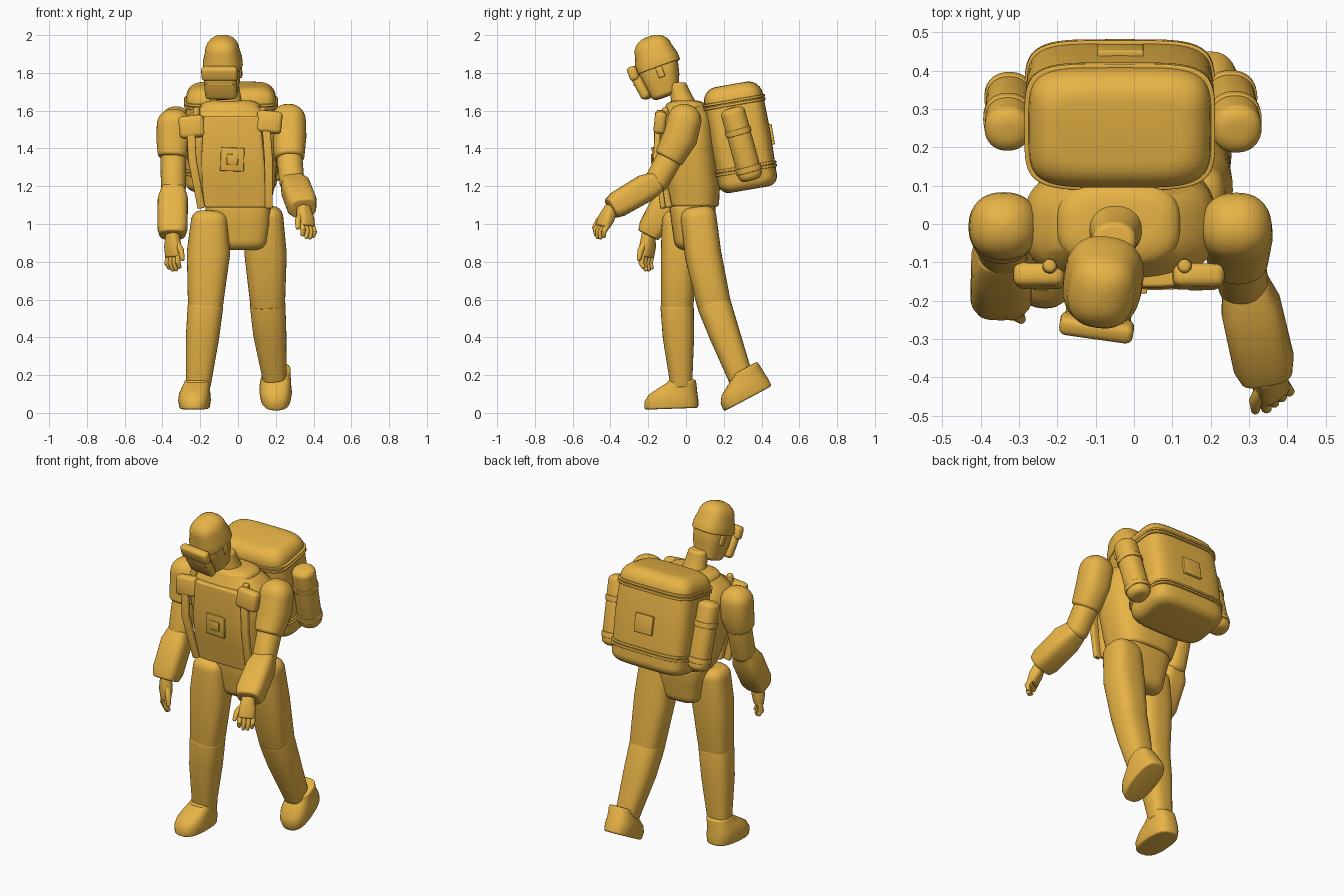
import bpy, bmesh
from math import sin, cos, pi, radians
from mathutils import Vector, Matrix

I4 = Matrix.Identity(4)
GOLD = bpy.data.materials.new("gold")
GOLD.diffuse_color = (0.8, 0.45, 0.06, 1)


def add_object(name, bm, mat=I4):
    bmesh.ops.recalc_face_normals(bm, faces=bm.faces)
    me = bpy.data.meshes.new(name)
    bm.to_mesh(me)
    bm.free()
    me.materials.append(GOLD)
    ob = bpy.data.objects.new(name, me)
    ob.matrix_world = mat
    bpy.context.collection.objects.link(ob)
    return ob


def tube(name, rings, e=2.0, cap=(0.02, 0.02), cap2=None, axis=None, mat=I4, seg=40, side=(1, 0, 0)):
    """Loft of superellipse rings (x, y, z, rx, ry); caps are (inset, height) rounded ends."""
    cap2 = cap2 or cap
    cs = [Vector(r[:3]) for r in rings]
    n = len(cs)
    full = []
    for i, r in enumerate(rings):
        d = Vector(axis) if axis else (cs[min(i + 1, n - 1)] - cs[max(i - 1, 0)]).normalized()
        full.append((cs[i], d, r[3], r[4]))

    def rounded(end, sign, c):
        p, d, rx, ry = end
        out = []
        for k in range(1, 7):
            a = k / 6 * pi / 2
            s = c[0] * (1 - cos(a))
            out.append((p + d * sign * c[1] * sin(a), d, max(rx - s, .003), max(ry - s, .003)))
        return out

    full = rounded(full[0], -1, cap)[::-1] + full + rounded(full[-1], 1, cap2)
    bm = bmesh.new()
    loops = []
    for p, d, rx, ry in full:
        u = Vector(side)
        u = (u - d * u.dot(d)).normalized()
        v = d.cross(u)
        loop = []
        for j in range(seg):
            a = 2 * pi * j / seg
            c, s = cos(a), sin(a)
            x = rx * abs(c) ** (2 / e) * (1 if c > 0 else -1)
            y = ry * abs(s) ** (2 / e) * (1 if s > 0 else -1)
            loop.append(bm.verts.new(p + u * x + v * y))
        loops.append(loop)
    for a, b in zip(loops, loops[1:]):
        for j in range(seg):
            k = (j + 1) % seg
            bm.faces.new((a[j], a[k], b[k], b[j]))
    bm.faces.new(loops[0][::-1])
    bm.faces.new(loops[-1])
    return add_object(name, bm, mat)


def box(name, loc, size, bevel=0.01, rot=(0, 0), parent=I4):
    """Bevelled box, rot = degrees about x and y."""
    bm = bmesh.new()
    bmesh.ops.create_cube(bm, size=1)
    bmesh.ops.scale(bm, vec=size, verts=bm.verts)
    bmesh.ops.bevel(bm, geom=bm.edges[:], offset=bevel, segments=3, profile=.5, affect='EDGES')
    m = Matrix.Translation(loc) @ Matrix.Rotation(radians(rot[0]), 4, 'X') @ Matrix.Rotation(radians(rot[1]), 4, 'Y')
    return add_object(name, bm, parent @ m)


def hand(side, wrist, tip, inner):
    """Palm, four fingers and a thumb; the thumb edge is turned forward."""
    w, t = Vector(wrist), Vector(tip)
    L = t - w
    d = L.normalized()
    u = Vector((cos(radians(40)), -inner * sin(radians(40)), 0))
    u = (u - d * u.dot(d)).normalized()
    v = d.cross(u)
    if v.y < 0:
        v = -v
    a, b = w - d * .02, w + L * .52
    tube(side + "_palm", [(*a, .036, .032), (*(w + L * .25), .048, .035), (*b, .047, .027)], 2.6, (.012, .01),
         seg=24, side=u)
    for k in range(4):
        o = u * (-.035 + .0235 * k)
        drop = .012 if k in (0, 3) else 0
        tube(f"{side}_finger_{k + 1}", [(*(b + o), .014, .016), (*(w + L * .76 + o * 1.05 - v * .006), .014, .015),
             (*(t + o - d * (drop + .01) + v * .008), .011, .012)], 2, (.009, .01), seg=14, side=u)
    tube(side + "_thumb", [(*(w + L * .15 + u * inner * .025), .019, .019), (*(w + L * .38 + u * inner * .055), .017, .017),
         (*(w + L * .64 + u * inner * .064), .012, .012)], 2, (.01, .012), seg=14)


# torso, neck and pelvis
Z = (0, 0, 1)
tube("torso", [(-.012, .035, 1.11, .186, .14), (-.018, .03, 1.2, .213, .15), (-.032, .008, 1.38, .245, .155),
               (-.037, 0, 1.52, .25, .152), (-.038, 0, 1.58, .22, .138), (-.04, .0, 1.62, .16, .11)],
     2.8, (.02, .02), (.07, .035), Z, seg=56)
tube("neck", [(-.048, -.008, 1.6, .088, .078), (-.048, -.018, 1.66, .066, .062), (-.052, -.042, 1.73, .058, .05)],
     2.2, axis=Z)
tube("pelvis", [(.008, .035, .92, .148, .1), (.008, .035, 1.0, .162, .112), (.0, .035, 1.08, .173, .122)],
     3.4, (.055, .058), (.01, .015), Z)

# chest plate, panels and harness
tube("chest_plate", [(-.015, -.1, 1.1, .165, .03), (-.022, -.125, 1.22, .17, .03), (-.028, -.142, 1.37, .165, .03),
                     (-.032, -.138, 1.56, .15, .028)], 6, (.01, .012), axis=Z)
box("chest_panel", (-.03, -.172, 1.342), (.125, .014, .125), .004, (3, 2))
box("chest_panel_inset", (-.03, -.178, 1.342), (.06, .014, .055), .004, (3, 2))
for side, xs, pad, roll in (("left", (-.25, -.242, -.195), (-.245, -.135, 1.515), -6),
                            ("right", (.15, .162, .163), (.165, -.137, 1.54), 6)):
    tube(side + "_harness_strap", [(xs[0], -.15, 1.5, .022, .016), (xs[1], -.158, 1.34, .022, .016),
                                   (xs[2], -.122, 1.09, .02, .014)], 5, (.006, .006), seg=24)
    box(side + "_harness_pad", pad, (.135, .062, .118), .022, (-6, roll))
    kx = -.22 if side == "left" else .132
    tube(side + "_harness_knob", [(kx, -.11, 1.56, .02, .02), (kx, -.11, 1.605, .018, .018)], 2, (.012, .012), seg=20)

# head, built upright then nodded down and turned
H = Matrix.Translation((-.08, -.145, 1.83)) @ Matrix.Rotation(radians(-8), 4, 'Z') @ Matrix.Rotation(radians(20), 4, 'X')
tube("face", [(0, -.015, -.135, .074, .076), (0, -.008, -.07, .088, .098), (0, .0, .02, .094, .112)],
     2.8, (.03, .025), axis=Z, mat=H)
tube("helmet", [(0, 0, .005, .104, .121), (0, .002, .045, .102, .117), (0, .004, .09, .09, .102)],
     2.5, (.006, .006), (.085, .08), Z, H)
box("mask_upper", (.0, -.13, .012), (.194, .05, .076), .018, parent=H)
box("mask_lower", (0, -.117, -.07), (.172, .052, .135), .022, (8, 0), H)
box("mask_slot", (0, -.143, -.046), (.15, .012, .014), .004, parent=H)
for s in (-1, 1):
    box("ear_piece", (s * .09, .012, -.03), (.018, .035, .06), .006, parent=H)

# backpack with bands
P0, P1 = Vector((-.037, .335, 1.18)), Vector((-.037, .238, 1.742))


def pack(t):
    return P0.lerp(P1, t)


AX = (P1 - P0).normalized()
tube("backpack", [(*pack(.1), .243, .158), (*pack(.5), .246, .163), (*pack(.86), .238, .158)],
     4.6, (.055, .055), (.075, .077), AX, seg=64)
for i, t in enumerate((.2, .825)):
    for k in (-1, 1):
        tube(f"backpack_band_{i}", [(*pack(t + k * .016 - .006), .249, .167), (*pack(t + k * .016 + .006), .249, .167)],
             4.6, (.004, .004), axis=AX, seg=64)
box("backpack_panel", (-.035, .451, 1.475), (.12, .022, .11), .004, (9.7, 0))

# side canisters
for side, xt, xb, r in (("left", -.33, -.325, .06), ("right", .268, .25, .065)):
    a, b = Vector((xb, .338, 1.265)), Vector((xt, .25, 1.585))
    d = (b - a).normalized()
    tube(side + "_canister", [(*a, r, r), (*b, r, r)], 2.2, (.035, .035), (.045, .032))
    for t in (.08, .7):
        p = a.lerp(b, t)
        tube(side + "_canister_band", [(*(p - d * .012), r + .005, r + .005), (*(p + d * .012), r + .005, r + .005)],
             2.2, (.004, .004))

# arms: shoulder, sleeve, gauntlet, hand
tube("right_shoulder", [(.267, -.008, 1.55, .092, .09), (.268, -.03, 1.46, .094, .092), (.272, -.085, 1.36, .08, .08)],
     2.3, (.085, .085), (.02, .02))
tube("right_sleeve", [(.272, -.08, 1.36, .068, .068), (.285, -.155, 1.225, .066, .066)], 2.2, (.02, .02), (.04, .04))
tube("right_gauntlet", [(.292, -.165, 1.215, .064, .06), (.305, -.215, 1.19, .078, .074), (.338, -.36, 1.105, .08, .07),
                        (.345, -.388, 1.088, .07, .06)], 3.2, (.02, .02), (.015, .012))
hand("right", (.35, -.405, 1.065), (.378, -.47, .925), -1)
tube("left_shoulder", [(-.34, -.005, 1.525, .09, .088), (-.341, -.008, 1.44, .091, .088), (-.345, -.025, 1.37, .08, .08)],
     2.3, (.085, .085), (.02, .02))
tube("left_sleeve", [(-.343, -.02, 1.37, .068, .068), (-.342, -.065, 1.19, .066, .066)], 2.2, (.02, .02), (.04, .04))
tube("left_gauntlet", [(-.343, -.078, 1.175, .066, .06), (-.345, -.1, 1.13, .08, .074), (-.347, -.18, .98, .08, .072),
                       (-.347, -.195, .95, .07, .062)], 3.2, (.02, .02), (.015, .012))
hand("left", (-.346, -.2, .925), (-.342, -.212, .75), 1)

# legs: thigh and shin
tube("left_thigh", [(-.152, -.035, 1.01, .098, .093), (-.156, -.038, .85, .115, .095), (-.173, -.047, .56, .092, .086)],
     2.7, (.05, .06), (.02, .015))
tube("left_shin", [(-.173, -.047, .56, .094, .088), (-.188, -.04, .4, .088, .083), (-.21, -.025, .15, .066, .058)],
     2.6, (.03, .03), (.01, .01))
tube("right_thigh", [(.14, .067, 1.03, .1, .095), (.146, .09, .84, .112, .097), (.157, .148, .575, .092, .09)],
     2.7, (.05, .06), (.02, .015))
tube("right_shin", [(.157, .15, .57, .094, .09), (.168, .203, .42, .088, .082), (.193, .288, .19, .064, .066)],
     2.6, (.03, .03), (.01, .01))

# boots, right one with raised heel
for side, loc, pitch, yaw in (("left", (-.23, -.077, .022), 2, -3), ("right", (.198, .328, .076), 28, 2)):
    m = Matrix.Translation(loc) @ Matrix.Rotation(radians(yaw), 4, 'Z') @ Matrix.Rotation(radians(pitch), 4, 'X')
    tube(side + "_boot", [(0, 0, .012, .08, .143), (0, .002, .045, .086, .142), (0, .012, .08, .082, .128),
                          (.006, .04, .115, .074, .098), (.012, .06, .14, .068, .076)],
         2.6, (.012, .012), (.012, .01), Z, m)

# smooth shading with crisp edges
bpy.ops.object.select_all(action='SELECT')
bpy.context.view_layer.objects.active = bpy.context.scene.objects[0]
bpy.ops.object.shade_smooth_by_angle(angle=radians(35))
